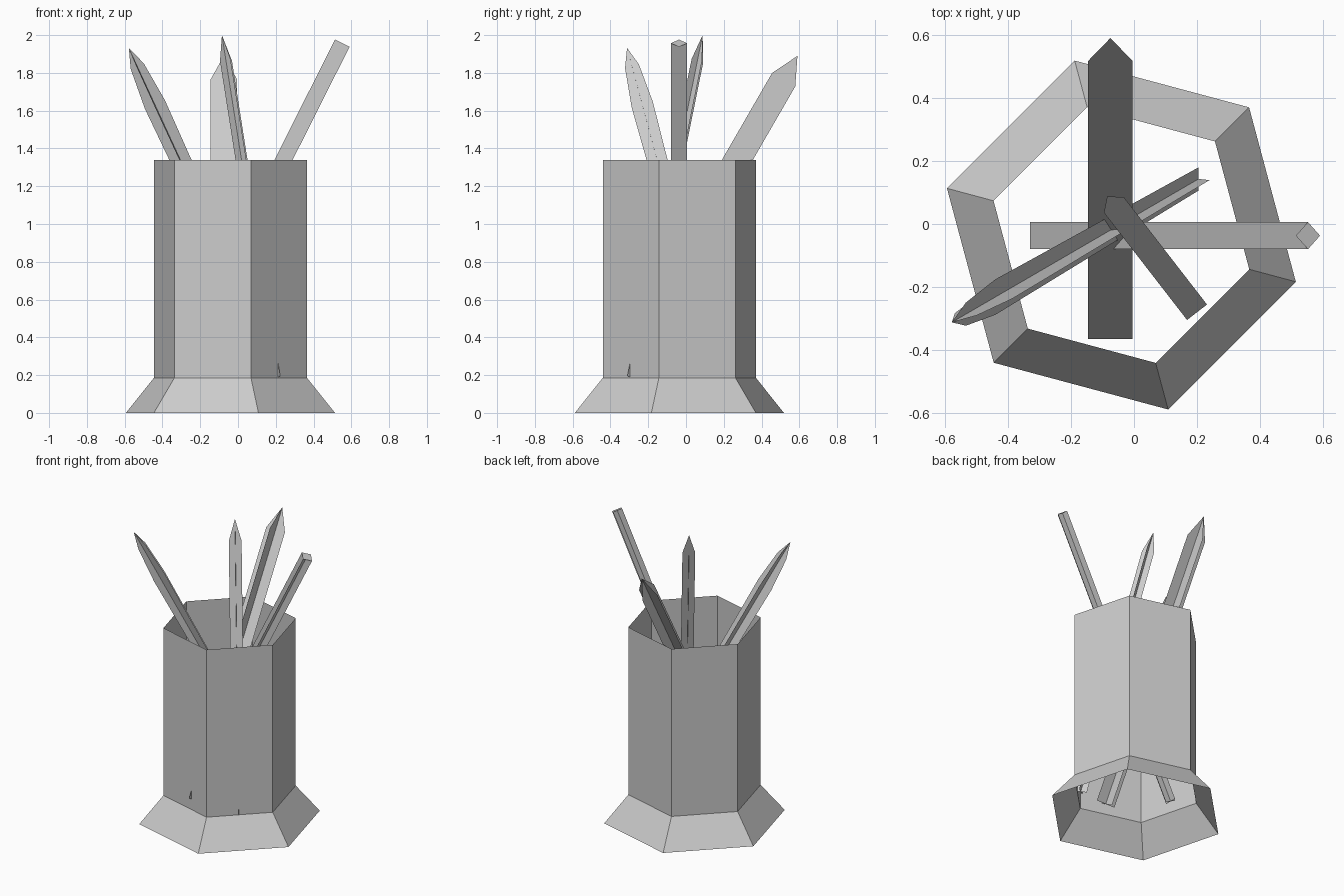
import bpy
import bmesh
import math
from mathutils import Vector

cube = bpy.data.objects.get("Cube")
if cube:
    bpy.data.objects.remove(cube, do_unlink=True)

grey = bpy.data.materials.new("plain grey")
grey.use_nodes = True
colour = (0.6, 0.6, 0.6, 1)
grey.diffuse_color = colour
grey.node_tree.nodes["Principled BSDF"].inputs["Base Color"].default_value = colour


def make_object(name, bm):
    mesh = bpy.data.meshes.new(name)
    bm.to_mesh(mesh)
    bm.free()
    mesh.materials.append(grey)
    obj = bpy.data.objects.new(name, mesh)
    bpy.context.collection.objects.link(obj)
    return obj


# Six-sided open cup with a flared foot
def make_cup(centre, profile, sides=6, turn=math.radians(-15)):
    bm = bmesh.new()
    rings = []
    for radius, z in profile:
        ring = []
        for i in range(sides):
            a = turn + i * math.tau / sides
            ring.append(bm.verts.new((centre[0] + radius * math.cos(a),
                                      centre[1] + radius * math.sin(a), z)))
        rings.append(ring)
    for low, high in zip(rings, rings[1:]):
        for i in range(sides):
            j = (i + 1) % sides
            bm.faces.new((low[i], low[j], high[j], high[i]))
    return make_object("cup", bm)


# Stick of two crossed flat cards; profile is (distance from top, half width)
def make_stick(name, top, bottom, profile, roll=0.0, capped=False):
    bm = bmesh.new()
    top, bottom = Vector(top), Vector(bottom)
    axis = (top - bottom).normalized()
    length = (top - bottom).length
    side = axis.cross(Vector((0, 0, 1))).normalized()
    rise = side.cross(axis)
    c, s = math.cos(math.radians(roll)), math.sin(math.radians(roll))
    across = (side * c + rise * s, rise * c - side * s)
    outline = profile + [(length, profile[-1][1])] if profile[-1][0] < length else profile
    for direction in across:
        points = [top - axis * d + direction * w for d, w in outline]
        points += [top - axis * d - direction * w for d, w in reversed(outline) if w > 0]
        bm.faces.new([bm.verts.new(p) for p in points])
    if capped:
        w = profile[0][1]
        corners = (across[0], across[1], -across[0], -across[1])
        bm.faces.new([bm.verts.new(top + e * w) for e in corners])
    bmesh.ops.remove_doubles(bm, verts=bm.verts, dist=0.0001)
    return make_object(name, bm)


make_cup((-0.04, -0.035), [(0.573, 0), (0.42, 0.185), (0.42, 1.34)])

# Square-ended stick leaning left
make_stick("blunt_stick", (0.552, -0.037, 1.957), (-0.33, -0.037, 0.205),
           [(0, 0.043)], capped=True)

# Wide pointed pencil leaning back
make_stick("wide_pencil", (-0.075, 0.59, 1.89), (-0.075, -0.365, 0.236),
           [(0, 0), (0.146, 0.071)])

# Narrow pointed pencil, nearly upright
make_stick("narrow_pencil", (-0.085, 0.088, 2.0), (0.2, -0.28, 0.185),
           [(0, 0), (0.14, 0.04)])

# Tapered brush leaning right and forward
make_stick("brush", (-0.578, -0.312, 1.932), (0.205, 0.143, 0.235),
           [(0, 0), (0.11, 0.038), (0.34, 0.058), (1.92, 0.038)], roll=33)
